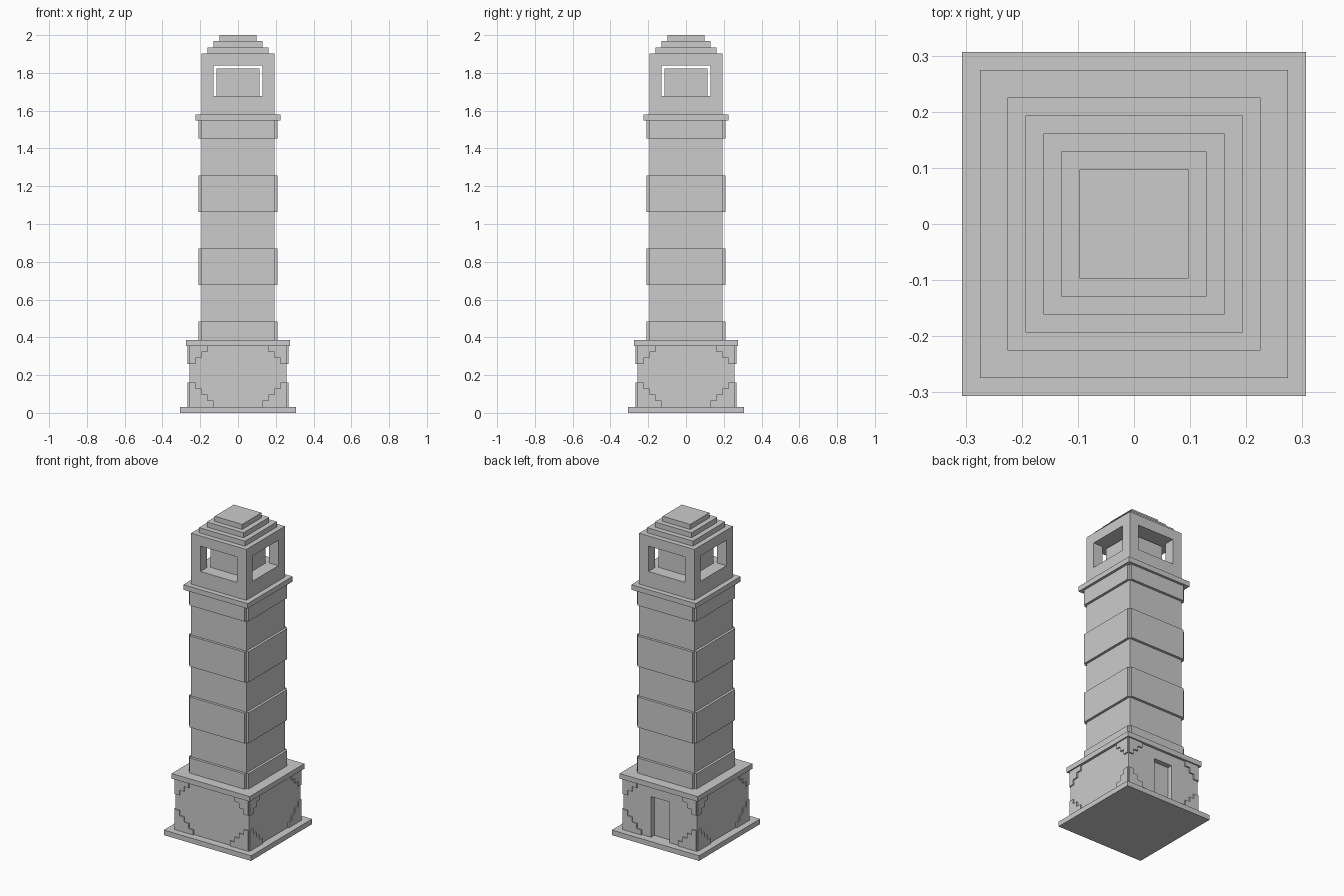
import bpy, bmesh
from math import pi
from mathutils import Matrix

if "Cube" in bpy.data.objects:
    bpy.data.objects.remove(bpy.data.objects["Cube"])

U = 2 / 62  # the tower is laid out on a grid of 62 units high


def finish(name, bm):
    bmesh.ops.recalc_face_normals(bm, faces=bm.faces)
    bm.transform(Matrix.Scale(U, 4))
    mesh = bpy.data.meshes.new(name)
    bm.to_mesh(mesh)
    bm.free()
    ob = bpy.data.objects.new(name, mesh)
    bpy.context.collection.objects.link(ob)
    return ob


def box(name, hx, hy, z0, z1, y=0):
    bm = bmesh.new()
    bmesh.ops.create_cube(bm, size=1, matrix=Matrix.Translation((0, y, (z0 + z1) / 2))
                          @ Matrix.Diagonal((2 * hx, 2 * hy, z1 - z0, 1)))
    return finish(name, bm)


def four_sided(name, outlines, y0, y1):
    """Extrude x-z outlines from y0 to y1 and repeat them on all four sides."""
    bm = bmesh.new()
    for pts in outlines:
        for k in range(4):
            rot = Matrix.Rotation(k * pi / 2, 3, 'Z')
            face = bm.faces.new([bm.verts.new((x, y0, z)) for x, z in pts])
            ext = bmesh.ops.extrude_face_region(bm, geom=[face])["geom"]
            new = [g for g in ext if isinstance(g, bmesh.types.BMVert)]
            bmesh.ops.translate(bm, verts=new, vec=(0, y1 - y0, 0))
            bmesh.ops.rotate(bm, verts=list(set(face.verts) | set(new)), matrix=rot)
    return finish(name, bm)


def cut(ob, cutter):
    cutter.hide_render = True
    mod = ob.modifiers.new("opening", 'BOOLEAN')
    mod.operation, mod.solver, mod.object = 'DIFFERENCE', 'EXACT', cutter
    bpy.context.view_layer.objects.active = ob
    bpy.ops.object.modifier_apply(modifier=mod.name)
    bpy.data.objects.remove(cutter)


def stairs(z_edge, direction, steps):
    """Stepped corner outline: tallest at the outer edge, falling inwards."""
    pts = [(-8, z_edge)]
    for i in range(steps):
        z = z_edge + direction * (steps - i)
        pts += [(-8 + i, z), (-7 + i, z)]
    pts.append((-8 + steps, z_edge))
    return pts


# Base: foot slab, body with a recessed rear door, cornice
box("foot_slab", 9.5, 9.5, 0, 1)
body = box("base_body", 8, 8, 1, 11)
cut(body, box("door_cutter", 2, 2, 0.5, 9, y=9))
box("base_cornice", 8.5, 8.5, 11, 12)

# Stepped trim in the corners of every base face
corners = [stairs(1, 1, 4), stairs(11, -1, 3)]
corners += [[(-x, z) for x, z in c] for c in corners]
four_sided("corner_trim", corners, -8, -8.25)

# Shaft with raised bands on each face
box("shaft", 6, 6, 12, 48)
bands = [[(-6, a), (6, a), (6, b), (-6, b)]
         for a, b in ((12, 15), (21, 27), (33, 39), (45, 48))]
four_sided("shaft_bands", bands, -6, -6.5)
box("shaft_cornice", 7, 7, 48, 49)

# Lantern room open on all four sides, with the lamp block inside
room = box("lantern_room", 6, 6, 49, 59)
cut(room, box("window_cutter_x", 8, 4, 52, 57))
cut(room, box("window_cutter_y", 4, 8, 52, 57))
box("lamp_block", 3.5, 3.5, 52, 56.5)

# Stepped roof
for i in range(3):
    box(f"roof_step_{i + 1}", 5 - i, 5 - i, 59 + i, 60 + i)
